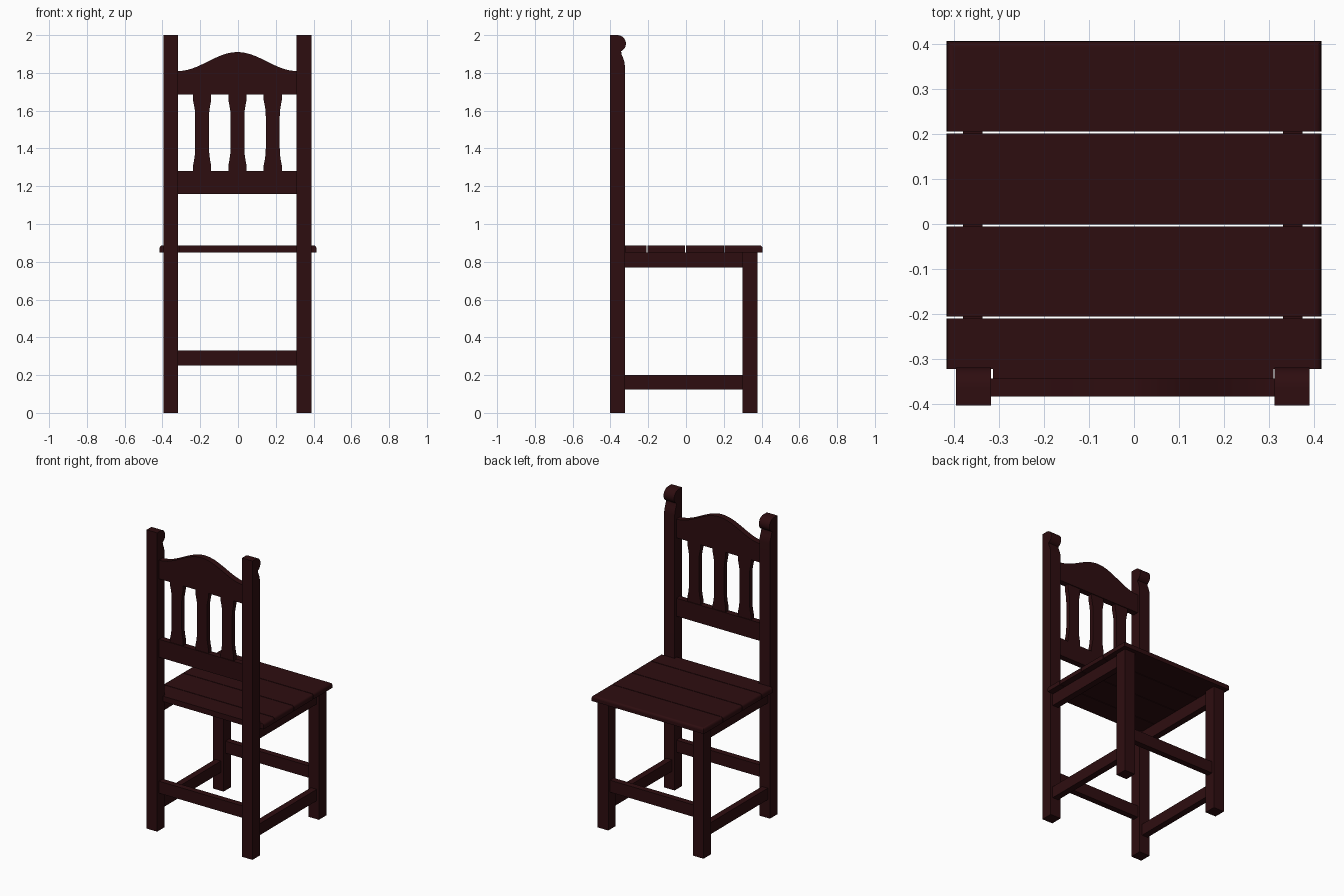
import bpy, bmesh, math

if "Cube" in bpy.data.objects:
    bpy.data.objects.remove(bpy.data.objects["Cube"])

wood = bpy.data.materials.new("dark red brown wood")
wood.diffuse_color = (0.027, 0.004, 0.005, 1)
wood.use_nodes = True
wood.node_tree.nodes["Principled BSDF"].inputs["Base Color"].default_value = wood.diffuse_color

CX = -0.003          # centre of the frame
IN, OUT = 0.314, 0.392   # inner and outer faces of the legs


def prism(name, pts, axis, lo, hi, round_edge=None):
    """Extrude a 2D outline along an axis; optionally round chosen edges."""
    place = {"x": lambda a, b, t: (t, a, b),
             "y": lambda a, b, t: (a, t, b),
             "z": lambda a, b, t: (a, b, t)}[axis]
    bm = bmesh.new()
    low = [bm.verts.new(place(a, b, lo)) for a, b in pts]
    high = [bm.verts.new(place(a, b, hi)) for a, b in pts]
    bm.faces.new(low)
    bm.faces.new(high)
    n = len(pts)
    for i in range(n):
        j = (i + 1) % n
        bm.faces.new((low[i], low[j], high[j], high[i]))
    bmesh.ops.recalc_face_normals(bm, faces=bm.faces)
    if round_edge:
        edges = [e for e in bm.edges if all(round_edge(v.co) for v in e.verts)
                 or all(round_edge(v.co, True) for v in e.verts)]
        bmesh.ops.bevel(bm, geom=edges, offset=0.016, segments=4,
                        profile=0.5, affect="EDGES")
    mesh = bpy.data.meshes.new(name)
    bm.to_mesh(mesh)
    bm.free()
    obj = bpy.data.objects.new(name, mesh)
    bpy.context.collection.objects.link(obj)
    mesh.materials.append(wood)
    bpy.context.view_layer.objects.active = obj
    bpy.ops.object.select_all(action="DESELECT")
    obj.select_set(True)
    bpy.ops.object.shade_smooth_by_angle(angle=math.radians(30))
    return obj


def box(name, x, y, z):
    return prism(name, [(x[0], y[0]), (x[1], y[0]), (x[1], y[1]), (x[0], y[1])], "z", *z)


# Back post side profile with a rounded scroll at the top
post = [(-0.402, 0), (-0.324, 0), (-0.324, 1.84), (-0.327, 1.86), (-0.334, 1.882), (-0.342, 1.9)]
for i in range(13):
    a = math.radians(-65 + 155 * i / 12)
    post.append((-0.363 + 0.045 * math.cos(a), 1.955 + 0.045 * math.sin(a)))
post.append((-0.402, 2.0))

# Legs, side aprons and side stretchers
for side, s in (("left", -1), ("right", 1)):
    def span(a, b):
        return sorted((CX + s * a, CX + s * b))
    prism(f"{side}_back_post", post, "x", *span(IN, OUT))
    box(f"{side}_front_leg", span(IN, OUT), (0.3, 0.378), (0, 0.85))
    box(f"{side}_seat_apron", span(0.333, 0.376), (-0.324, 0.3), (0.77, 0.85))
    box(f"{side}_stretcher", span(0.333, 0.376), (-0.324, 0.3), (0.123, 0.2))

# Cross stretchers and lower back rail
inner = (CX - IN, CX + IN)
box("back_stretcher", inner, (-0.382, -0.342), (0.25, 0.33))
box("front_stretcher", inner, (0.32, 0.36), (0.25, 0.33))
box("lower_back_rail", inner, (-0.382, -0.342), (1.16, 1.28))

# Crest rail with a wavy top
crest = [(inner[0], 1.685), (inner[1], 1.685)]
for i in range(33):
    t = 1 - 2 * i / 32
    crest.append((CX + IN * t, 1.81 + 0.05 * (1 + math.cos(math.pi * t))))
prism("crest_rail", crest, "y", -0.382, -0.342)

# Flat back slats, narrowed in the middle
half = [(0.048, 1.28), (0.048, 1.31), (0.043, 1.335), (0.038, 1.37), (0.037, 1.4),
        (0.037, 1.57), (0.038, 1.6), (0.043, 1.63), (0.048, 1.655), (0.048, 1.685)]
for name, cx in (("left", -0.187), ("middle", 0), ("right", 0.187)):
    pts = [(CX + cx + w, z) for w, z in half] + [(CX + cx - w, z) for w, z in reversed(half)]
    prism(f"{name}_back_slat", pts, "y", -0.377, -0.347)

# Seat planks with rounded outer top edges
W, Z0, Z1 = 0.415, 0.85, 0.886


def seat_edge(co, front=False):
    return co.z > Z1 - 0.001 and (co.y > 0.4 if front else abs(co.x) > W - 0.001)


def plank_edge(co, front=False):
    # long top edges are skipped because both ends share one y there
    return seat_edge(co, front)


def plank(name, pts):
    def rule(co, front=False):
        return plank_edge(co, front)
    bm_obj = prism(name, pts, "z", Z0, Z1)
    bm = bmesh.new()
    bm.from_mesh(bm_obj.data)
    edges = [e for e in bm.edges
             if all(rule(v.co, True) for v in e.verts)
             or (all(rule(v.co) for v in e.verts)
                 and abs(e.verts[0].co.x - e.verts[1].co.x) < 0.01)]
    bmesh.ops.bevel(bm, geom=edges, offset=0.014, segments=4, profile=0.5, affect="EDGES")
    bm.to_mesh(bm_obj.data)
    bm.free()
    bpy.ops.object.shade_smooth_by_angle(angle=math.radians(30))


for i, (y0, y1) in enumerate(((-0.205, -0.005), (-0.001, 0.201), (0.205, 0.405))):
    plank(f"seat_plank_{i + 2}", [(-W, y0), (W, y0), (W, y1), (-W, y1)])
# Rear plank, notched around the posts
plank("seat_plank_1", [(-W, -0.321), (-0.313, -0.321), (-0.313, -0.345), (0.309, -0.345),
                       (0.309, -0.321), (W, -0.321), (W, -0.209), (-W, -0.209)])
